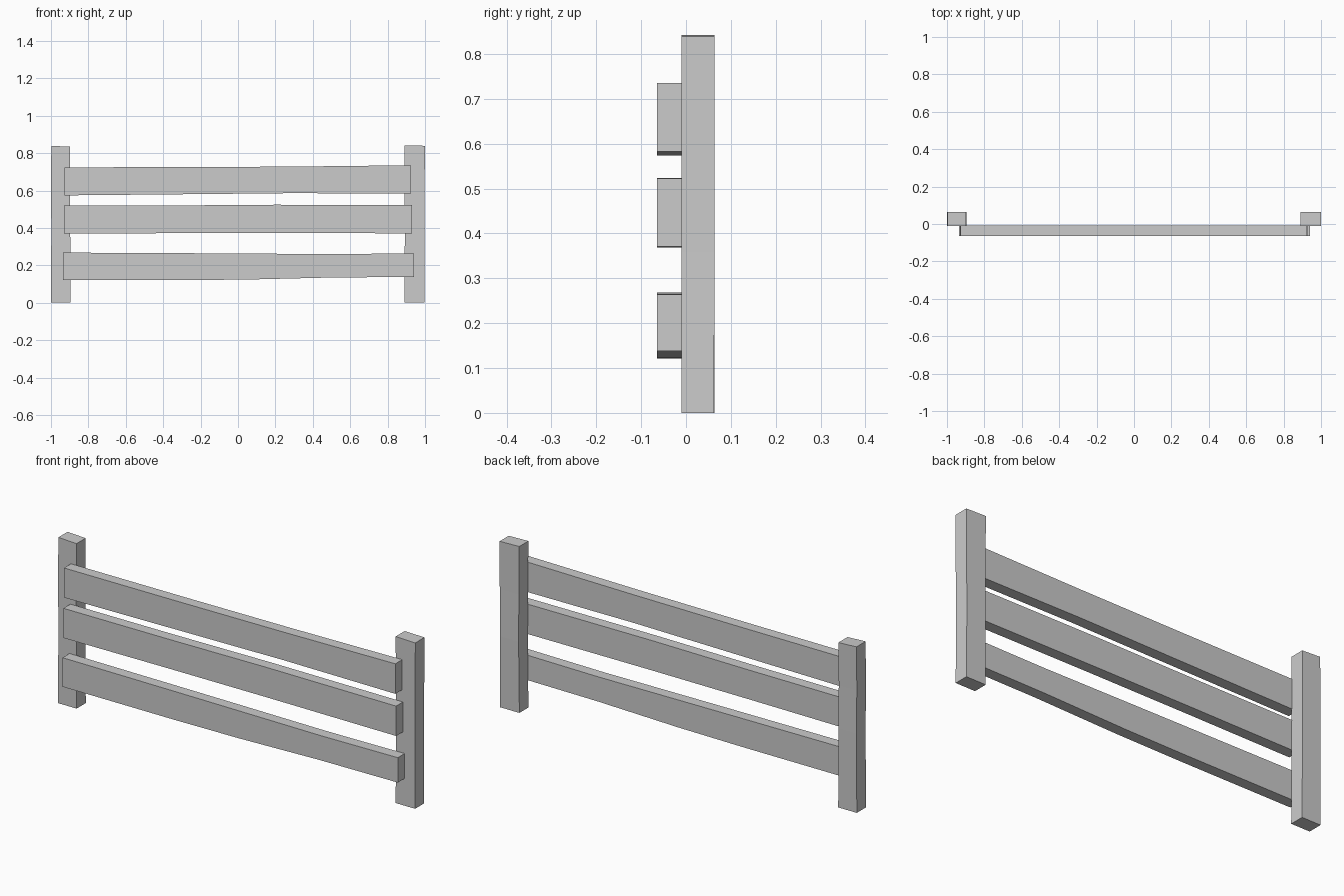
import bpy, bmesh

if "Cube" in bpy.data.objects:
    bpy.data.objects.remove(bpy.data.objects["Cube"])


def loft(name, rings):
    """Join four-cornered rings into one closed, flat-faced timber."""
    bm = bmesh.new()
    loops = [[bm.verts.new(p) for p in ring] for ring in rings]
    for a, b in zip(loops, loops[1:]):
        for i in range(4):
            j = (i + 1) % 4
            bm.faces.new((a[i], a[j], b[j], b[i]))
    bm.faces.new(loops[0])
    bm.faces.new(loops[-1])
    bmesh.ops.recalc_face_normals(bm, faces=bm.faces)
    mesh = bpy.data.meshes.new(name)
    bm.to_mesh(mesh)
    bm.free()
    obj = bpy.data.objects.new(name, mesh)
    bpy.context.collection.objects.link(obj)
    return obj


def post(name, sections, tilt):
    # sections: (z, x_min, x_max, y_max); the top is cut slightly askew
    rings = []
    for k, (z, x0, x1, y1) in enumerate(sections):
        t = tilt if k == len(sections) - 1 else 0
        rings.append([(x0, -0.010, z), (x1, -0.010, z - t),
                      (x1, y1, z - t), (x0, y1, z)])
    return loft(name, rings)


def rail(name, sections):
    # sections: (x, z_min, z_max)
    return loft(name, [[(x, -0.065, z0), (x, -0.009, z0),
                        (x, -0.009, z1), (x, -0.065, z1)]
                       for x, z0, z1 in sections])


# Upright posts, slightly uneven along their height
post("left_post", [(0, -1.0, -0.896, 0.063), (0.40, -0.998, -0.897, 0.064),
                   (0.62, -1.0, -0.899, 0.063), (0.839, -0.998, -0.897, 0.063)], 0.005)
post("right_post", [(0, 0.889, 0.998, 0.062), (0.36, 0.892, 0.997, 0.064),
                    (0.60, 0.891, 0.998, 0.063), (0.842, 0.889, 0.999, 0.063)], 0.003)

# Three hand-cut rails on the front of the posts
rail("top_rail", [(-0.928, 0.574, 0.724), (-0.30, 0.580, 0.725),
                  (0.30, 0.586, 0.728), (0.926, 0.583, 0.735)])
rail("middle_rail", [(-0.931, 0.369, 0.519), (-0.35, 0.372, 0.520),
                     (0.20, 0.373, 0.524), (0.930, 0.371, 0.522)])
rail("bottom_rail", [(-0.936, 0.121, 0.268), (-0.30, 0.121, 0.265),
                     (0.05, 0.124, 0.263), (0.50, 0.135, 0.260), (0.940, 0.138, 0.264)])
